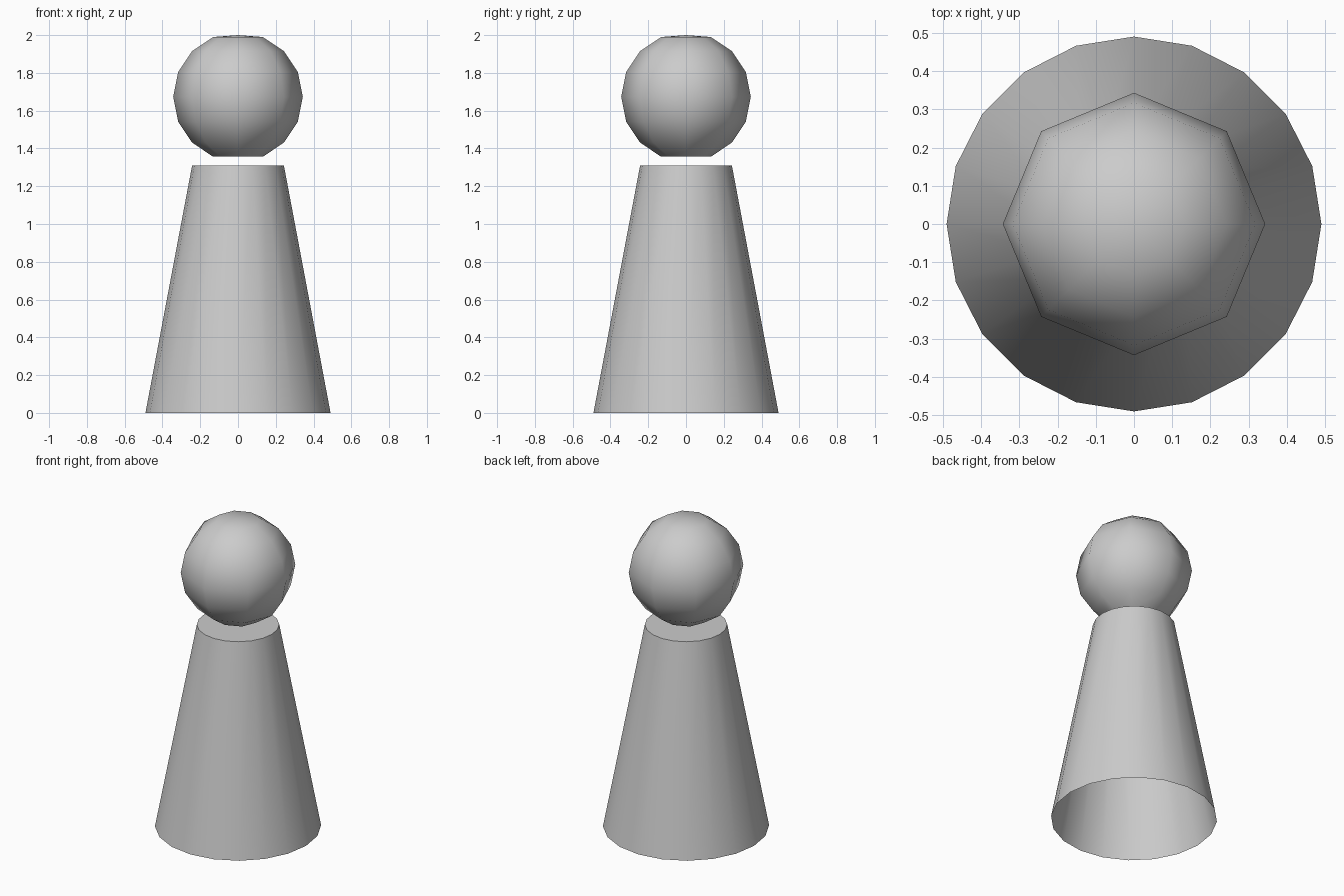
import bpy, bmesh
from math import sin, cos, pi, radians

if "Cube" in bpy.data.objects:
    bpy.data.objects.remove(bpy.data.objects["Cube"])


def lathe(name, profile, sides, cap_top=False, apex=None):
    """Revolve (radius, z) points about z; the underside stays open."""
    bm = bmesh.new()
    rings = [[bm.verts.new((r * cos(2 * pi * i / sides), r * sin(2 * pi * i / sides), z))
              for i in range(sides)] for r, z in profile]
    for low, high in zip(rings, rings[1:]):
        for i in range(sides):
            j = (i + 1) % sides
            bm.faces.new((low[i], low[j], high[j], high[i]))
    if cap_top:
        bm.faces.new(rings[-1])
    if apex is not None:
        tip = bm.verts.new((0, 0, apex))
        for i in range(sides):
            bm.faces.new((rings[-1][i], rings[-1][(i + 1) % sides], tip))
    mesh = bpy.data.meshes.new(name)
    bm.to_mesh(mesh)
    bm.free()
    obj = bpy.data.objects.new(name, mesh)
    bpy.context.collection.objects.link(obj)
    return obj


def smooth(obj, degrees):
    bpy.ops.object.select_all(action='DESELECT')
    obj.select_set(True)
    bpy.context.view_layer.objects.active = obj
    bpy.ops.object.shade_smooth_by_angle(angle=radians(degrees))


# Tapered body, hollow below with a flat top
body = lathe("tapered_body", [(0.49, 0), (0.243, 1.31)], 20, cap_top=True)
smooth(body, 40)

# Eight-sided ball floating just above the body
R, CZ = 0.343, 1.673
arc = [(R * cos(k * pi / 8), CZ + R * sin(k * pi / 8)) for k in range(-3, 4)]
ball = lathe("ball_head", arc, 8, apex=2.0)
smooth(ball, 80)
